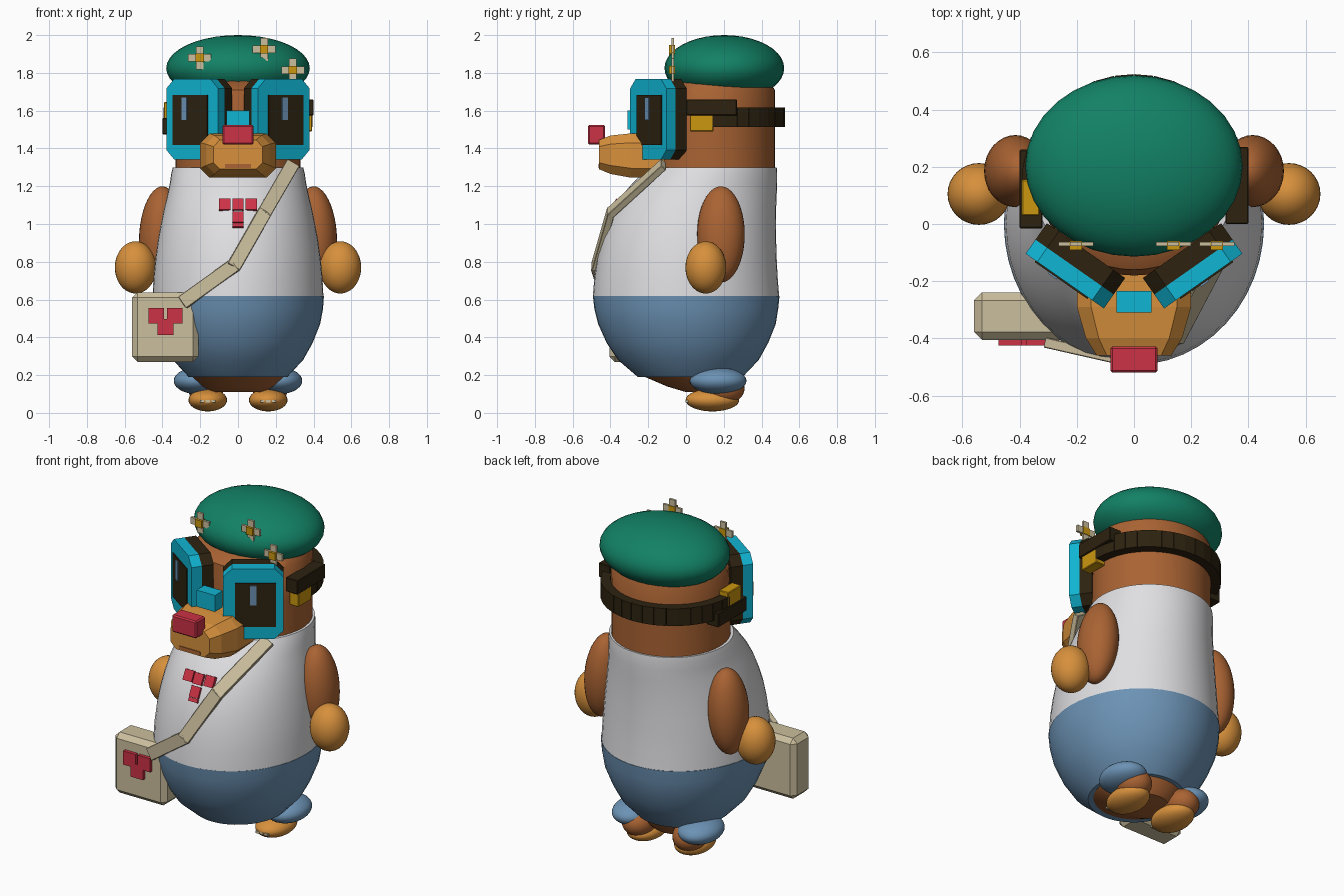
import bpy, bmesh, math
from mathutils import Matrix, Vector

if "Cube" in bpy.data.objects:
    bpy.data.objects.remove(bpy.data.objects["Cube"])

def material(name, r, g, b):
    m = bpy.data.materials.new(name)
    m.diffuse_color = (r, g, b, 1)
    m.use_nodes = True
    m.node_tree.nodes["Principled BSDF"].inputs["Base Color"].default_value = m.diffuse_color
    return m

GREEN = material("beret_green", .006, .22, .13)
BROWN = material("fur_brown", .40, .125, .033)
ORANGE = material("skin_orange", .68, .28, .045)
BLUE = material("denim_blue", .15, .29, .46)
WHITE = material("shirt_white", .74, .74, .76)
CYAN = material("frame_cyan", .005, .46, .65)
DARK = material("lens_dark", .026, .016, .005)
CREAM = material("canvas_cream", .60, .52, .34)
RED = material("nose_red", .60, .032, .06)
GOLD = material("buckle_gold", .60, .31, .005)

def finish(bm, name, mat, smooth=False):
    bmesh.ops.recalc_face_normals(bm, faces=bm.faces[:])
    me = bpy.data.meshes.new(name)
    bm.to_mesh(me)
    bm.free()
    ob = bpy.data.objects.new(name, me)
    bpy.context.collection.objects.link(ob)
    me.materials.append(mat)
    if smooth:
        bpy.ops.object.select_all(action='DESELECT')
        ob.select_set(True)
        bpy.context.view_layer.objects.active = ob
        bpy.ops.object.shade_smooth_by_angle(angle=math.radians(40))
    return ob

def box(name, mat, loc, size, rot=None, bevel=0):
    bm = bmesh.new()
    bmesh.ops.create_cube(bm, size=1)
    bmesh.ops.scale(bm, vec=size, verts=bm.verts[:])
    if bevel:
        bmesh.ops.bevel(bm, geom=bm.edges[:], offset=bevel, segments=1, affect='EDGES')
    bm.transform(Matrix.Translation(loc) @ (rot or Matrix()))
    return finish(bm, name, mat)

def span(name, mat, x, y, z, bevel=0):
    """Box from its x, y and z ranges."""
    r = (x, y, z)
    return box(name, mat, [(a + b) / 2 for a, b in r], [b - a for a, b in r], None, bevel)

def ellipsoid(name, mat, loc, radii, rot=None):
    bm = bmesh.new()
    bmesh.ops.create_uvsphere(bm, u_segments=32, v_segments=20, radius=1)
    bmesh.ops.scale(bm, vec=radii, verts=bm.verts[:])
    bm.transform(Matrix.Translation(loc) @ (rot or Matrix()))
    return finish(bm, name, mat, True)

def loft(name, mat, rings, smooth=False):
    bm = bmesh.new()
    loops = [[bm.verts.new(p) for p in ring] for ring in rings]
    n = len(loops[0])
    for a, b in zip(loops, loops[1:]):
        for i in range(n):
            j = (i + 1) % n
            bm.faces.new((a[i], a[j], b[j], b[i]))
    bm.faces.new(loops[0])
    bm.faces.new(loops[-1])
    return finish(bm, name, mat, smooth)

def body(name, mat, profile, n=48):
    """Elliptical rings given as height, half width, front y, back y."""
    rings = []
    for z, rx, y0, y1 in profile:
        angles = [math.tau * i / n for i in range(n)]
        rings.append([(rx * math.cos(a), (y0 + y1) / 2 + (y1 - y0) / 2 * math.sin(a), z)
                      for a in angles])
    return loft(name, mat, rings, True)

def octagon(w, h, c):
    """Half width, half height and corner cut."""
    return [(w, h - c), (w - c, h), (c - w, h), (-w, h - c),
            (-w, c - h), (c - w, -h), (w - c, -h), (w, c - h)]

# Body, clothes and head
body("lower_belly", BROWN, [(.11, .13, 0, .22), (.14, .19, -.1, .25), (.2, .25, -.24, .28)])
body("trousers", BLUE, [(.19, .26, -.255, .30), (.28, .345, -.36, .385), (.37, .395, -.42, .435),
                        (.47, .435, -.465, .475), (.55, .45, -.485, .488), (.62, .455, -.493, .495)])
body("shirt", WHITE, [(.62, .452, -.493, .493), (.72, .447, -.485, .485), (.82, .437, -.47, .48),
                      (.92, .423, -.447, .477), (1.0, .408, -.42, .476), (1.08, .392, -.383, .477),
                      (1.15, .375, -.34, .48), (1.22, .36, -.28, .483), (1.27, .353, -.23, .483),
                      (1.3, .345, -.2, .48)])
body("head", BROWN, [(1.28, .33, -.18, .47), (1.5, .33, -.18, .47), (1.71, .33, -.16, .47),
                     (1.76, .3, -.08, .44)])
ellipsoid("beret", GREEN, (0, .203, 1.825), (.38, .317, .175))

# Limbs
for s, side in ((-1, "left"), (1, "right")):
    ellipsoid(side + "_arm", BROWN, (s * .415, .185, .945), (.108, .126, .255),
              Matrix.Rotation(math.radians(-s * 4), 4, 'Y'))
    ellipsoid(side + "_hand", ORANGE, (s * .542, .105, .77), (.11, .108, .138))
    ellipsoid(side + "_trouser_cuff", BLUE, (s * .22, .17, .17), (.12, .15, .07))
    ellipsoid(side + "_leg", BROWN, (s * .17, .2, .13), (.095, .11, .085))
    ellipsoid(side + "_foot", ORANGE, (s * .16, .14, .068), (.102, .142, .06))
    for k in (-.03, 0, .03):
        box(side + "_claw", CREAM, (s * .16 + k, .008, .062), (.022, .02, .014))

# Bill with mouth and nose
bill = []
for y, w, z0, z1, c in ((-.46, .13, 1.29, 1.445, .035), (-.40, .168, 1.265, 1.468, .045),
                        (-.29, .2, 1.245, 1.48, .05), (-.1, .2, 1.245, 1.48, .05)):
    bill.append([(a, y, (z0 + z1) / 2 + b) for a, b in octagon(w, (z1 - z0) / 2, c)])
loft("bill", ORANGE, bill)
span("mouth", BROWN, (-.07, .07), (-.464, -.455), (1.297, 1.317))
span("nose", RED, (-.083, .083), (-.52, -.428), (1.42, 1.525), .008)

# Goggles: two swept-back plates with windows
for s, side in ((-1, "left"), (1, "right")):
    turn = Matrix.Rotation(math.radians(s * 35), 4, 'Z')
    place = Matrix.Translation((s * .225, -.175, 1.555)) @ turn

    def plate(name, mat, y0, y1):
        return loft(name, mat, [[place @ Vector((a, y, b)) for a, b in octagon(.167, .213, .05)]
                                for y in (y0, y1)])
    plate(side + "_goggle_frame", CYAN, -.03, .03)
    plate(side + "_goggle_backing", DARK, .03, .1)
    box(side + "_goggle_lens", DARK, place @ Vector((s * .012, -.03, -.005)), (.225, .012, .265), turn)
    box(side + "_lens_glint", BLUE, place @ Vector((-.045 if s < 0 else 0, -.036, .055)),
        (.035, .012, .12), turn)
span("goggle_bridge", CYAN, (-.062, .062), (-.31, -.235), (1.5, 1.6))

# Goggle strap: segments round the back, side blocks and buckles
COUNT = 18
for i in range(COUNT):
    a = math.pi * (i + .5) / COUNT
    box("strap_segment", DARK, (.365 * math.cos(a), .14 + .355 * math.sin(a), 1.565),
        (.055, .066, .105), Matrix.Rotation(a, 4, 'Z'))
span("right_strap_block", DARK, (.32, .4), (.0, .27), (1.575, 1.66), .004)
span("right_buckle", GOLD, (.33, .393), (.02, .145), (1.49, 1.578), .004)
span("left_strap_block", DARK, (-.4, -.32), (-.015, .26), (1.475, 1.56), .004)
span("left_buckle", GOLD, (-.393, -.33), (.03, .155), (1.555, 1.645), .004)

# Flowers pinned to the beret
for x, z in ((-.203, 1.88), (.138, 1.925), (.29, 1.815)):
    box("flower_petals_wide", CREAM, (x, -.07, z), (.122, .014, .04))
    box("flower_petals_tall", CREAM, (x, -.07, z), (.04, .014, .122))
    box("flower_centre", GOLD, (x, -.075, z), (.044, .032, .044))

# Chest emblem following the shirt slope
tilt = Matrix.Rotation(math.radians(-28), 4, 'X')
for x, y, z, h in ((-.07, -.366, 1.1, .064), (0, -.374, 1.1, .064), (.07, -.366, 1.1, .064),
                   (0, -.405, 1.032, .064), (0, -.422, .99, .022)):
    box("chest_emblem", RED, (x, y, z), (.06, .024, h), tilt)

# Shoulder bag with its emblem and strap
span("bag", CREAM, (-.56, -.21), (-.405, -.24), (.27, .638), .028)
for x, z in ((-.433, .515), (-.335, .515), (-.384, .455)):
    box("bag_emblem", RED, (x, -.413, z), (.083, .024, .083))

path = [Vector(p) for p in ((.285, -.125, 1.31), (.14, -.4, 1.06), (-.02, -.48, .78), (-.285, -.42, .59))]
normals = ((.35, -.7, .6), (.2, -.95, .25), (-.2, -.97, 0))
for p, q, n in zip(path, path[1:], normals):
    d = (q - p).normalized()
    across = d.cross(Vector(n)).normalized()
    out = across.cross(d)
    rot = Matrix((across, d, out)).transposed().to_4x4()
    box("bag_strap", CREAM, (p + q) / 2, (.075, (q - p).length + .02, .036), rot, .003)
